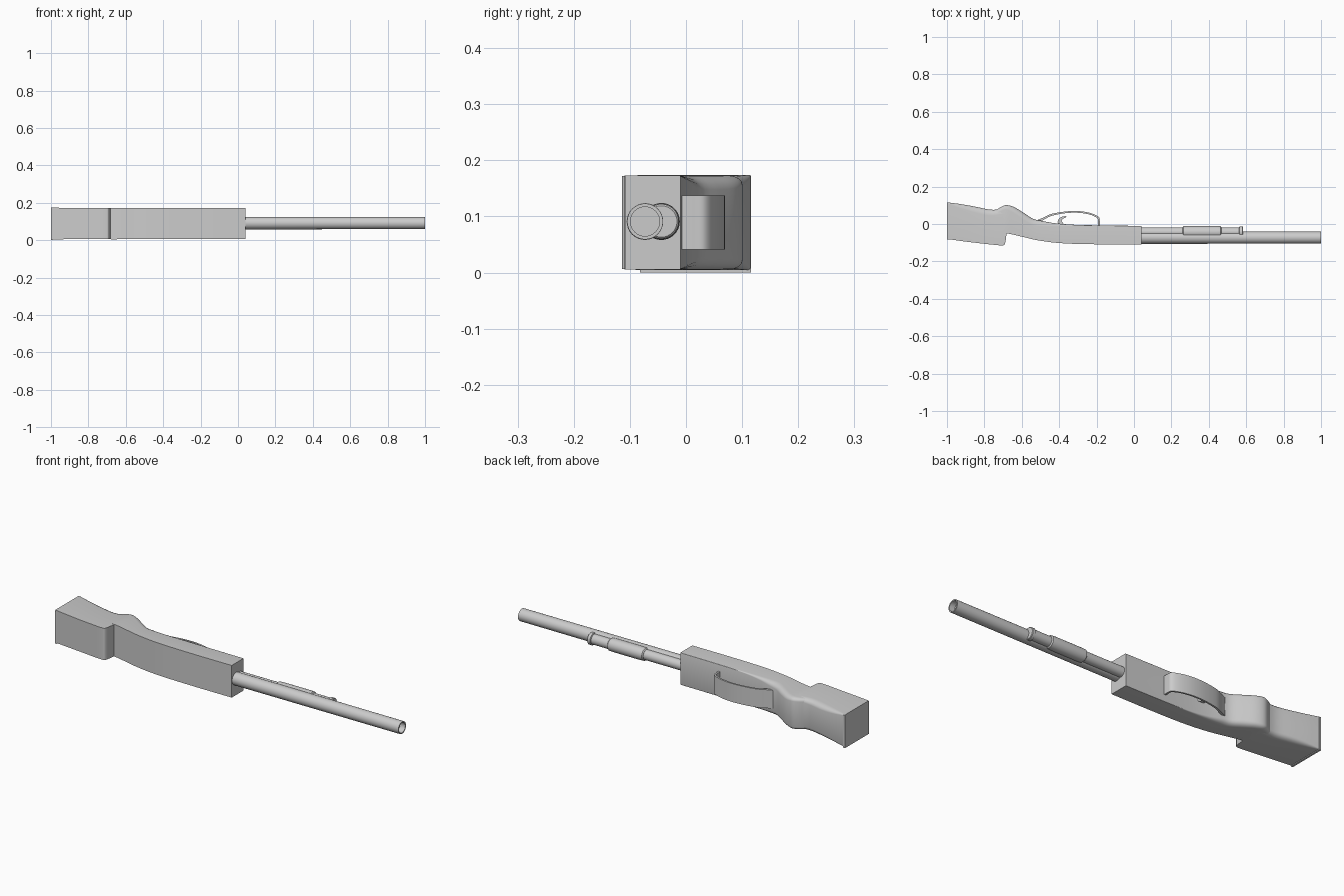
import bpy, bmesh, math

if "Cube" in bpy.data.objects:
    bpy.data.objects.remove(bpy.data.objects["Cube"])

ZC = 0.089  # mid-plane of the model lying on its side


def finish(bm, name, angle=40, bevel=0):
    bmesh.ops.recalc_face_normals(bm, faces=bm.faces)
    me = bpy.data.meshes.new(name)
    bm.to_mesh(me)
    bm.free()
    ob = bpy.data.objects.new(name, me)
    bpy.context.collection.objects.link(ob)
    bpy.ops.object.select_all(action='DESELECT')
    ob.select_set(True)
    bpy.context.view_layer.objects.active = ob
    if bevel:
        m = ob.modifiers.new("bevel", 'BEVEL')
        m.width, m.segments = bevel, 2
    bpy.ops.object.shade_smooth_by_angle(angle=math.radians(angle))
    return ob


def skin(bm, rings, close=False):
    vs = [[bm.verts.new(p) for p in r] for r in rings]
    n = len(vs[0])
    pairs = list(zip(vs, vs[1:])) + ([(vs[-1], vs[0])] if close else [])
    for a, b in pairs:
        for i in range(n):
            j = (i + 1) % n
            bm.faces.new((a[i], a[j], b[j], b[i]))
    if not close:
        bm.faces.new(vs[0])
        bm.faces.new(vs[-1])


def smooth(pts, steps=4):
    # Catmull-Rom resampling of a row of equal-length tuples
    out = []
    p = [pts[0]] + pts + [pts[-1]]
    for k in range(1, len(p) - 2):
        for s in range(steps):
            t = s / steps
            out.append(tuple(
                0.5 * (2*b + (c-a)*t + (2*a-5*b+4*c-d)*t*t + (3*b-a-3*c+d)*t**3)
                for a, b, c, d in zip(*p[k-1:k+3])))
    return out + [pts[-1]]


def section(x, y0, y1, hw, c):
    # flat side at y0, rounded shoulders of size c at y1
    half = [(y0, hw)] + [(y1 - c + c*math.sin(a), hw - 0.7*c*(1 - math.cos(a)))
                         for a in (i*math.pi/8 for i in range(5))]
    return ([(x, y, ZC + z) for y, z in half] +
            [(x, y, ZC - z) for y, z in reversed(half)])


def loft(name, rows):
    bm = bmesh.new()
    skin(bm, [section(*r) for r in smooth(rows)])
    return finish(bm, name, 45)


def strip(name, path, hw):
    # path rows: x, y, thickness; flat strip spanning the given half width
    pts = smooth(path, 5)
    bm = bmesh.new()
    rings = []
    for i, (x, y, t) in enumerate(pts):
        a, b = pts[max(i-1, 0)], pts[min(i+1, len(pts)-1)]
        dx, dy = b[0]-a[0], b[1]-a[1]
        l = math.hypot(dx, dy)
        nx, ny = -dy/l*t/2, dx/l*t/2
        rings.append([(x+nx, y+ny, ZC-hw), (x+nx, y+ny, ZC+hw),
                      (x-nx, y-ny, ZC+hw), (x-nx, y-ny, ZC-hw)])
    skin(bm, rings)
    return finish(bm, name)


def lathe(name, y, prof, n=32):
    # turned part along x; prof rows: x, radius
    bm = bmesh.new()
    skin(bm, [[(x, y + r*math.cos(2*math.pi*i/n), ZC + 0.002 + r*math.sin(2*math.pi*i/n))
               for i in range(n)] for x, r in prof])
    return finish(bm, name)


# Butt stock
loft("stock", [
    (-1.0, -0.080, 0.116, 0.085, 0.004), (-0.93, -0.090, 0.107, 0.084, 0.022),
    (-0.85, -0.100, 0.093, 0.083, 0.032), (-0.77, -0.109, 0.077, 0.083, 0.032),
    (-0.71, -0.114, 0.078, 0.083, 0.025), (-0.69, -0.106, 0.080, 0.083, 0.025),
    (-0.682, -0.055, 0.080, 0.083, 0.025)])

# Butt plate closing the rear, slightly wider
bm = bmesh.new()
skin(bm, [[(x, y, z) for y, z in ((-0.082, 0.0), (0.116, 0.0), (0.116, 0.171), (-0.082, 0.171))]
          for x in (-1.0, -0.99)])
finish(bm, "butt_plate")

# Receiver with the curved grip
loft("receiver", [
    (-0.74, -0.040, 0.072, 0.080, 0.020), (-0.71, -0.045, 0.092, 0.082, 0.022),
    (-0.68, -0.050, 0.101, 0.084, 0.025), (-0.64, -0.058, 0.090, 0.084, 0.032),
    (-0.59, -0.070, 0.060, 0.084, 0.036), (-0.54, -0.082, 0.028, 0.084, 0.034),
    (-0.49, -0.091, 0.016, 0.084, 0.028), (-0.42, -0.100, 0.004, 0.084, 0.016),
    (-0.32, -0.106, -0.004, 0.084, 0.006), (-0.15, -0.109, -0.008, 0.084, 0.003),
    (0.04, -0.109, -0.010, 0.084, 0.003)])

# Trigger guard and trigger
strip("trigger_guard", [
    (-0.52, 0.012, 0.014), (-0.485, 0.028, 0.012), (-0.44, 0.049, 0.010),
    (-0.36, 0.063, 0.009), (-0.29, 0.064, 0.009), (-0.23, 0.053, 0.009),
    (-0.193, 0.035, 0.010), (-0.188, 0.015, 0.010), (-0.188, -0.012, 0.010)], 0.048)
strip("trigger", [
    (-0.385, -0.01, 0.028), (-0.397, 0.012, 0.022), (-0.388, 0.030, 0.014),
    (-0.362, 0.040, 0.006)], 0.014)

# Barrel with a shallow muzzle bore
lathe("barrel", -0.073, [(-0.02, 0.033), (1.0, 0.032), (1.0, 0.026), (0.97, 0.026)])

# Magazine tube, pump grip and end cap
lathe("magazine_tube", -0.044, [(-0.02, 0.026), (0.57, 0.026)])
lathe("pump_grip", -0.044, [(0.26, 0.027), (0.265, 0.032), (0.29, 0.033), (0.44, 0.033),
                            (0.462, 0.032), (0.467, 0.027)])
lathe("tube_cap", -0.044, [(0.562, 0.026), (0.565, 0.031), (0.58, 0.031), (0.583, 0.028)])
